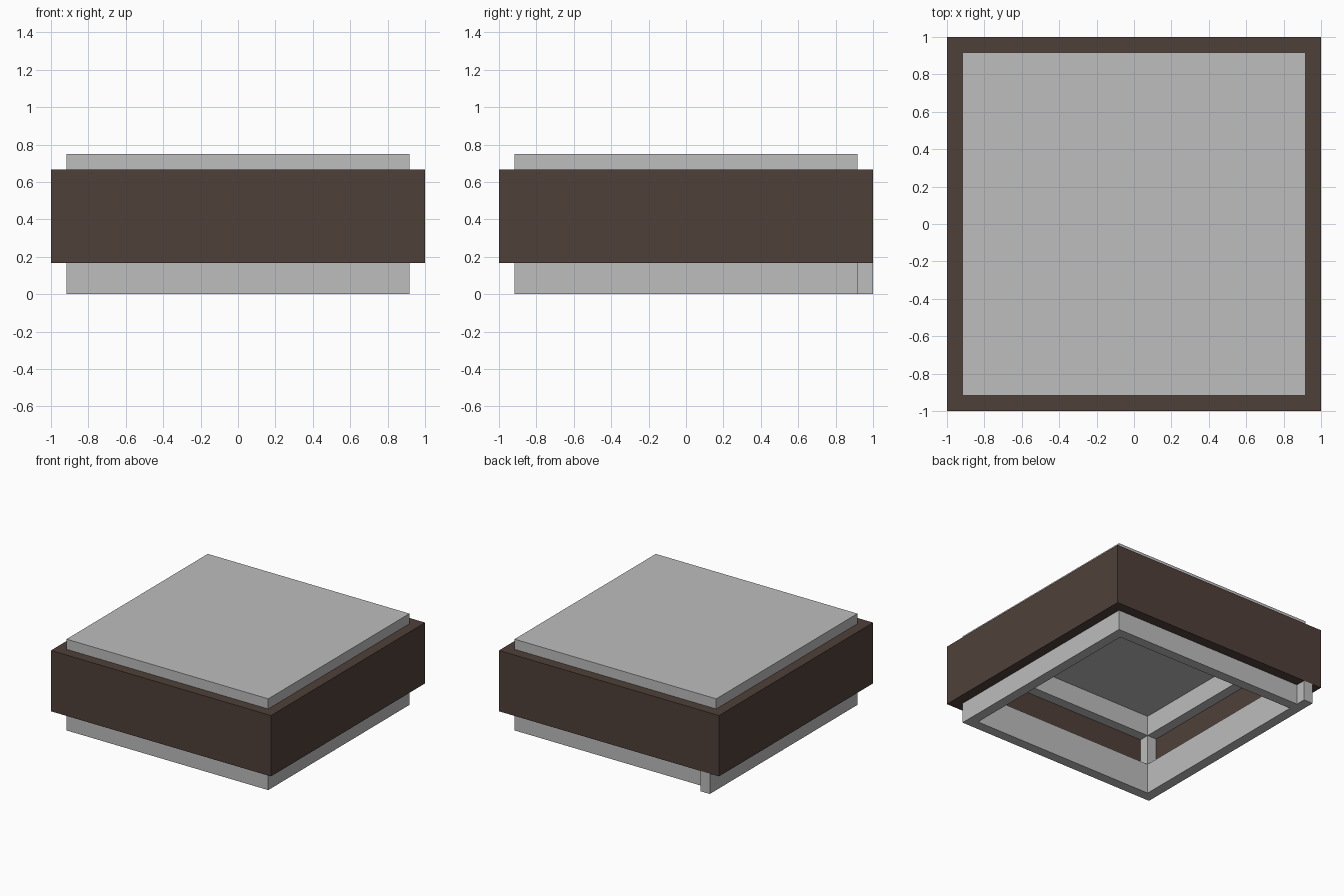
import bpy
import bmesh

cube = bpy.data.objects.get("Cube")
if cube:
    bpy.data.objects.remove(cube, do_unlink=True)

U = 1 / 12                      # wall thickness and building module
OUTER, MID, INNER = 1.0, 1 - U, 1 - 2 * U
BAND_LOW, BAND_HIGH = 2 * U, 8 * U
BASE_TOP, LID_LOW, LID_TOP = 3 * U, 6 * U, 9 * U


def make_material(name, rgb):
    mat = bpy.data.materials.new(name)
    mat.use_nodes = True
    mat.diffuse_color = (*rgb, 1)
    mat.node_tree.nodes["Principled BSDF"].inputs["Base Color"].default_value = (*rgb, 1)
    return mat


grey = make_material("light_grey", (0.509, 0.509, 0.509))
brown = make_material("dark_brown", (0.078, 0.051, 0.042))


def square_loft(name, profile, mat, closed):
    """Sweep (half width, z) points round a square; cap the ends if open."""
    bm = bmesh.new()
    loops = [[bm.verts.new((sx * r, sy * r, z))
              for sx, sy in ((-1, -1), (1, -1), (1, 1), (-1, 1))]
             for r, z in profile]
    pairs = list(zip(loops, loops[1:]))
    if closed:
        pairs.append((loops[-1], loops[0]))
    else:
        bm.faces.new(loops[0])
        bm.faces.new(loops[-1])
    for a, b in pairs:
        for i in range(4):
            j = (i + 1) % 4
            bm.faces.new((a[i], a[j], b[j], b[i]))
    finish(name, bm, mat)


def box(name, low, high, mat):
    bm = bmesh.new()
    bmesh.ops.create_cube(bm, size=1)
    for v in bm.verts:
        v.co = [h if c > 0 else l for c, l, h in zip(v.co, low, high)]
    finish(name, bm, mat)


def finish(name, bm, mat):
    bmesh.ops.recalc_face_normals(bm, faces=bm.faces)
    mesh = bpy.data.meshes.new(name)
    bm.to_mesh(mesh)
    bm.free()
    mesh.materials.append(mat)
    bpy.context.collection.objects.link(bpy.data.objects.new(name, mesh))


def ring(name, r_out, r_in, low, high, mat):
    square_loft(name, [(r_out, low), (r_out, high), (r_in, high), (r_in, low)], mat, True)


# Open base frame and the wide band around the middle
ring("base_frame", MID, INNER, 0, BASE_TOP, grey)
ring("outer_band", OUTER, MID, BAND_LOW, BAND_HIGH, brown)

# Lid, hollow underneath
square_loft("lid", [(MID, LID_TOP), (MID, LID_LOW), (INNER, LID_LOW), (INNER, BAND_HIGH)],
            grey, False)

# Inner corner posts joining base and lid
for side, x in (("right", -MID), ("left", INNER)):
    for end, y in (("front", -MID), ("back", INNER)):
        box(f"{end}_{side}_post", (x, y, BASE_TOP), (x + U, y + U, LID_LOW), grey)

# Small post outside the back of the base
box("back_outer_post", (-MID, MID, 0), (-INNER, OUTER, BAND_LOW), grey)
